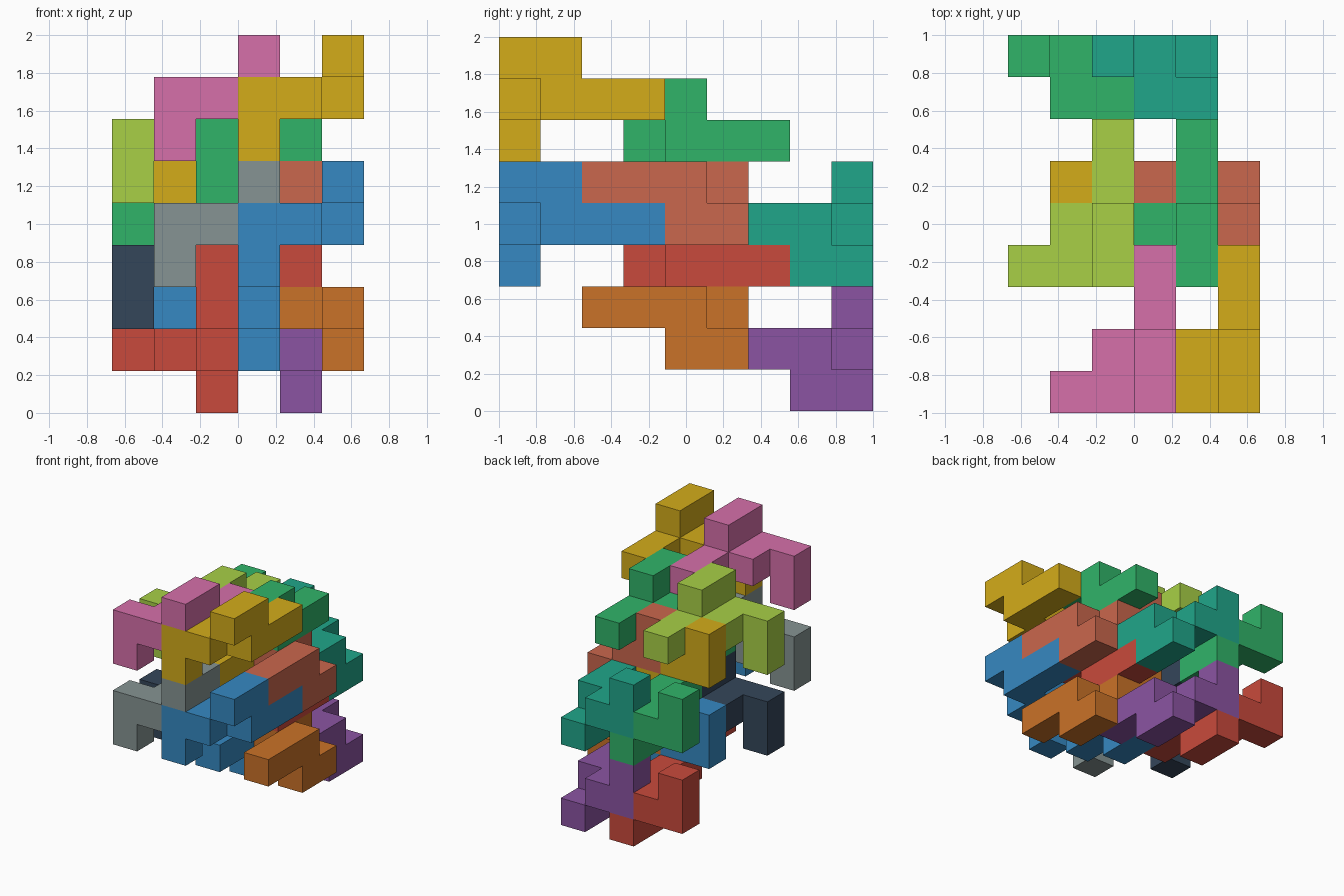
import bpy, bmesh, math

if "Cube" in bpy.data.objects:
    bpy.data.objects.remove(bpy.data.objects["Cube"])

CELL = 2 / 9
# One nine-cube puzzle piece; the second form is the same piece turned over about x
UPRIGHT = [(0, 0, 0), (0, 0, 1), (1, 0, 1), (1, 1, 1), (2, 1, 1),
           (2, 2, 1), (2, 3, 1), (2, 1, 2), (2, 0, 2)]
FLIPPED = [(x, 3 - y, 2 - z) for x, y, z in UPRIGHT]

COLOURS = {
    "pink": "D670AA", "gold": "D4AC1A", "grey": "869493", "blue": "3689C2",
    "green": "30B469", "lime": "A8D046", "red": "C94A3C", "navy": "34465A",
    "salmon": "CA674D", "orange": "CA7228", "teal": "20A68A", "purple": "8B54A2",
}


def material(name):
    mat = bpy.data.materials.get(name)
    if mat is None:
        mat = bpy.data.materials.new(name)
        h = COLOURS[name]
        srgb = [int(h[i:i + 2], 16) / 255 for i in (0, 2, 4)]
        mat.diffuse_color = [((c + 0.055) / 1.055) ** 2.4 for c in srgb] + [1]
        mat.use_nodes = True
        mat.node_tree.nodes["Principled BSDF"].inputs["Base Color"].default_value = mat.diffuse_color
    return mat


def piece(name, colour, shape, offset):
    """Outer skin of a group of cubes, with flat areas merged."""
    cells = {tuple(c + o for c, o in zip(cell, offset)) for cell in shape}
    bm = bmesh.new()
    verts = {}

    def vert(p):
        if p not in verts:
            verts[p] = bm.verts.new(((p[0] - 3) * CELL, (p[1] - 4.5) * CELL, p[2] * CELL))
        return verts[p]

    for cell in sorted(cells):
        for axis in range(3):
            for side in (0, 1):
                near = list(cell)
                near[axis] += 2 * side - 1
                if tuple(near) in cells:
                    continue
                loop = []
                for u, v in ((0, 0), (1, 0), (1, 1), (0, 1)):
                    p = list(cell)
                    p[axis] += side
                    p[(axis + 1) % 3] += u
                    p[(axis + 2) % 3] += v
                    loop.append(vert(tuple(p)))
                bm.faces.new(loop if side else loop[::-1])
    bmesh.ops.dissolve_limit(bm, angle_limit=math.radians(1),
                             verts=bm.verts[:], edges=bm.edges[:])
    mesh = bpy.data.meshes.new(name)
    bm.to_mesh(mesh)
    bm.free()
    mesh.materials.append(material(colour))
    bpy.context.collection.objects.link(bpy.data.objects.new(name, mesh))


# Rows of pieces: name, shape, first offset, colours (lower left, lower right, upper left, upper right)
ROWS = [
    ("front_piece", UPRIGHT, (1, 0, 3), ("grey", "blue", "pink", "gold")),
    ("front_inner_piece", FLIPPED, (1, 2, 1), ("blue", "orange", "gold", "salmon")),
    ("back_inner_piece", UPRIGHT, (0, 3, 2), ("navy", "red", "lime", "green")),
    ("back_piece", FLIPPED, (0, 5, 0), ("red", "purple", "green", "teal")),
]
PLACES = [("lower_left", 0, 0), ("lower_right", 2, 0), ("upper_left", 0, 3), ("upper_right", 2, 3)]

for row, shape, (ox, oy, oz), colours in ROWS:
    for (place, dx, dz), colour in zip(PLACES, colours):
        piece(f"{row}_{place}", colour, shape, (ox + dx, oy, oz + dz))
